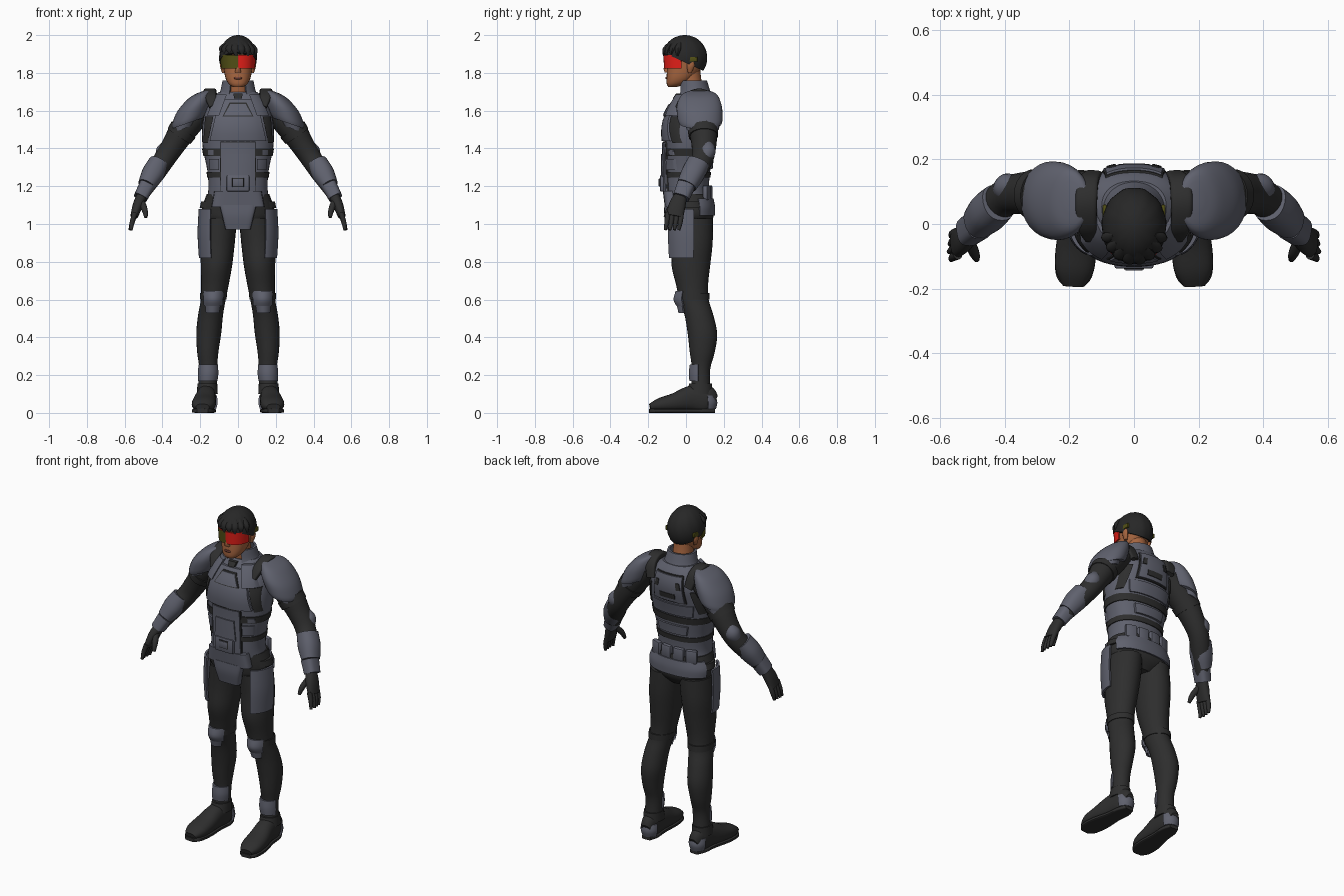
import bpy, bmesh, math
from mathutils import Vector, Matrix, Euler

default_cube = bpy.data.objects.get("Cube")
if default_cube:
    bpy.data.objects.remove(default_cube, do_unlink=True)


def material(name, red, green, blue):
    mat = bpy.data.materials.new(name)
    mat.use_nodes = True
    mat.diffuse_color = (red, green, blue, 1)
    shader = mat.node_tree.nodes["Principled BSDF"]
    shader.inputs["Base Color"].default_value = (red, green, blue, 1)
    shader.inputs["Roughness"].default_value = 0.7
    return mat


ARMOR = material("armor grey", .115, .12, .155)
SUIT = material("undersuit black", .027, .027, .027)
HAIR = material("hair black", .02, .02, .02)
SKIN = material("skin", .38, .13, .05)
LIPS = material("lips", .2, .06, .04)
RED = material("visor red", .85, .015, .01)
OLIVE = material("visor olive", .085, .08, .008)
DOWN, SIDEWAYS, ROUND = (0, 0, -1), (1, 0, 0), 2.3


def finish(name, bm, mat, mirror=False):
    """Turn a bmesh into a smooth object with sharp creases."""
    bmesh.ops.recalc_face_normals(bm, faces=bm.faces)
    mesh = bpy.data.meshes.new(name)
    bm.to_mesh(mesh)
    bm.free()
    mesh.materials.append(mat)
    mesh.shade_smooth()
    mesh.set_sharp_from_angle(angle=math.radians(40))
    obj = bpy.data.objects.new(name, mesh)
    bpy.context.collection.objects.link(obj)
    if mirror:
        obj.modifiers.new("mirror", "MIRROR").use_mirror_merge = False
    return obj


def loft(name, loops, mat, mirror=False):
    """Skin closed loops of points and cap both ends."""
    bm = bmesh.new()
    rows = [[bm.verts.new(point) for point in loop] for loop in loops]
    count = len(rows[0])
    for low, high in zip(rows, rows[1:]):
        for i in range(count):
            j = (i + 1) % count
            bm.faces.new((low[i], low[j], high[j], high[i]))
    bm.faces.new(rows[0])
    bm.faces.new(rows[-1])
    return finish(name, bm, mat, mirror)


def smooth(rings, steps):
    """Catmull-Rom interpolation of ring values."""
    out, padded = [], [rings[0], *rings, rings[-1]]
    for group in zip(padded, padded[1:], padded[2:], padded[3:]):
        for k in range(steps):
            t = k / steps
            out.append([(2*q + (r-p)*t + (2*p - 5*q + 4*r - s)*t*t
                         + (3*q - p - 3*r + s)*t**3) / 2 for p, q, r, s in zip(*group)])
    return out + [list(rings[-1])]


def tube(name, mat, rings, up=(0, 1, 0), axis=None, power=2, sides=24, steps=4,
         arc=None, wall=.012, floor=None, mirror=False):
    """Rings are x, y, z and two half sizes; arc makes a curved open plate."""
    path = smooth(rings, steps)
    loops = []
    for i, (x, y, z, wide, deep) in enumerate(path):
        ahead, behind = path[min(i + 1, len(path) - 1)], path[max(i - 1, 0)]
        tangent = Vector(axis or [a - b for a, b in zip(ahead[:3], behind[:3])]).normalized()
        u = Vector(up)
        u = (u - tangent * u.dot(tangent)).normalized()
        v = tangent.cross(u)

        def spot(angle, inset=0):
            c, s = math.cos(angle), math.sin(angle)
            c, s = (math.copysign(abs(n) ** (2 / power), n) for n in (c, s))
            point = Vector((x, y, z)) + v * c * (wide - inset) + u * s * (deep - inset)
            if floor is not None:
                point.z = max(point.z, floor)
            return point
        if arc:
            start, end = map(math.radians, arc)
            angles = [start + (end - start) * k / sides for k in range(sides + 1)]
            loops.append([spot(a) for a in angles] + [spot(a, wall) for a in reversed(angles)])
        else:
            loops.append([spot(math.tau * k / sides) for k in range(sides)])
    return loft(name, loops, mat, mirror)


def box(name, mat, center, size, turn=(0, 0, 0), bevel=.006, mirror=False):
    bm = bmesh.new()
    bmesh.ops.create_cube(bm, size=1, matrix=Matrix.Diagonal((*size, 1)))
    bmesh.ops.bevel(bm, geom=bm.edges[:], offset=bevel, segments=2, affect="EDGES", profile=.5)
    rotation = Euler([math.radians(a) for a in turn]).to_matrix().to_4x4()
    bm.transform(Matrix.Translation(center) @ rotation)
    return finish(name, bm, mat, mirror)


# Torso core, widths by height
TORSO = smooth([(0, .03, 1.08, .185, .11), (0, .006, 1.17, .158, .115), (0, .008, 1.28, .162, .12),
                (0, .015, 1.4, .186, .127), (0, .022, 1.5, .19, .14), (0, .038, 1.58, .178, .137),
                (0, .052, 1.65, .15, .112), (0, .053, 1.7, .1, .08)], 4)
tube("torso", ARMOR, TORSO, axis=DOWN, power=ROUND, sides=40, steps=1)


def torso_at(z, grow=0):
    for low, high in zip(TORSO, TORSO[1:]):
        if low[2] <= z <= high[2]:
            break
    t = (z - low[2]) / (high[2] - low[2])
    _, y, _, wide, deep = (a + (b - a) * t for a, b in zip(low, high))
    return 0, y, z, wide + grow, deep + grow


def patch(name, mat, low, high, thick, side=-1, mirror=False):
    """Plate hugging the torso; low and high are z, x start, x end."""
    loops = []
    for row in range(7):
        z, start, end = (a + (b - a) * row / 6 for a, b in zip(low, high))
        _, cy, _, wide, deep = torso_at(z)
        outer, inner = [], []
        for col in range(13):
            x = start + (end - start) * col / 12
            reach = min(abs(x) / wide, .98) ** ROUND
            y = cy + side * deep * (1 - reach) ** (1 / ROUND)
            outer.append((x, y + side * thick, z))
            inner.append((x, y - side * .01, z))
        loops.append(outer + inner[::-1])
    return loft(name, loops, mat, mirror)


def band(name, mat, low, high, grow):
    tube(name, mat, [torso_at(low, grow), torso_at(high, grow)], axis=DOWN, power=ROUND,
         sides=40, steps=2)


# Bands and front plates
for label, low, high in (("upper", 1.36, 1.4), ("lower", 1.245, 1.275)):
    band(label + "_strap_band", SUIT, low, high, .005)
for side, label in ((-1, "front"), (1, "back")):
    patch(label + "_armpit", SUIT, (1.43, .16, .184), (1.57, .13, .174), .01, side, True)
patch("chest_plate", ARMOR, (1.44, -.15, .15), (1.66, -.1, .1), .014)
patch("chest_flap", ARMOR, (1.575, .1, .165), (1.685, .06, .115), .026, mirror=True)
patch("chest_emblem_edge", SUIT, (1.568, -.083, .083), (1.642, -.045, .045), .017)
patch("chest_emblem", ARMOR, (1.574, -.075, .075), (1.636, -.04, .04), .022)
patch("collar_slot", SUIT, (1.665, -.02, .02), (1.69, -.025, .025), .02)
patch("stomach_edge", SUIT, (1.165, -.096, .096), (1.437, -.093, .093), .008)
patch("stomach_plate", ARMOR, (1.17, -.092, .092), (1.432, -.089, .089), .014)
patch("stomach_panel", ARMOR, (1.25, -.07, .07), (1.37, -.06, .06), .021)
patch("rib_plate", ARMOR, (1.285, .1, .15), (1.345, .1, .155), .012, mirror=True)
patch("strap_buckle", ARMOR, (1.365, .13, .16), (1.392, .13, .16), .012, mirror=True)
box("front_pouch", ARMOR, (0, -.123, 1.215), (.12, .03, .085))
box("pouch_frame", SUIT, (0, -.138, 1.22), (.062, .006, .048), bevel=.002)
box("pouch_button", ARMOR, (0, -.141, 1.22), (.052, .007, .038), bevel=.002)

# Back plates
patch("back_frame", SUIT, (1.494, -.108, .108), (1.66, -.088, .088), .006, 1)
patch("back_plate", ARMOR, (1.5, -.1, .1), (1.655, -.085, .085), .012, 1)
patch("back_slot", SUIT, (1.52, -.05, .05), (1.55, -.05, .05), .016, 1)
patch("back_vent", SUIT, (1.58, .06, .085), (1.62, .055, .075), .016, 1, True)
patch("spine_plate", ARMOR, (1.29, -.09, .09), (1.345, -.1, .1), .012, 1)
patch("blade_plate", ARMOR, (1.41, -.13, .13), (1.48, -.14, .14), .008, 1)
for x in (.04, .115):
    box("rear_pouch", ARMOR, (x, .13 - x * .17, 1.165), (.066, .03, .08), (0, 0, -x * 170),
        bevel=.01, mirror=True)

# Hips and belt
tube("hips", SUIT, [(0, .03, .97, .07, .07), (0, .03, 1.02, .17, .11), (0, .028, 1.08, .19, .118),
                    (0, .015, 1.16, .165, .118)], axis=DOWN, power=ROUND)
tube("rear_belt", ARMOR, [(0, .03, 1.045, .198, .124), (0, .028, 1.09, .2, .126), (0, .022, 1.135, .182, .124)],
     axis=DOWN, power=ROUND, arc=(18, 162))
tube("side_belt", SUIT, [(0, .03, 1.085, .203, .118), (0, .025, 1.12, .195, .115)], axis=DOWN)
tube("belt_plate", ARMOR, [(0, -.075, 1.175, .125, .048), (0, -.072, 1.09, .14, .04)],
     axis=DOWN, power=4)
tube("groin_plate", ARMOR, [(0, -.085, 1.1, .098, .03), (0, -.082, 1.04, .083, .032),
                            (0, -.072, .97, .066, .028)], axis=DOWN, power=5)
tube("hip_guard", ARMOR, [(.115, .024, .82, .092, .12), (.118, .024, .95, .096, .126),
                          (.118, .024, 1.08, .09, .122)], axis=DOWN, arc=(-72, 8), mirror=True)

# Legs
tube("leg", SUIT, [(.095, .035, 1.03, .09, .108), (.107, .035, .9, .09, .106), (.114, .026, .78, .083, .102),
                   (.122, .032, .68, .073, .085), (.131, .042, .6, .066, .078), (.145, .068, .52, .066, .076),
                   (.155, .087, .42, .066, .078), (.16, .086, .32, .056, .066), (.158, .08, .23, .047, .048),
                   (.162, .078, .12, .05, .052)], axis=DOWN, mirror=True)
tube("knee_pad", ARMOR, [(.131, .04, .565, .062, .09), (.131, .04, .6, .066, .106),
                         (.13, .04, .645, .066, .095)], axis=DOWN, arc=(-143, -37), mirror=True)
tube("knee_lower_pad", ARMOR, [(.135, .045, .53, .05, .085), (.133, .045, .57, .058, .094)],
     axis=DOWN, arc=(-135, -45), mirror=True)
tube("knee_strap", SUIT, [(.131, .042, .6, .07, .083), (.129, .04, .635, .072, .084)], axis=DOWN, mirror=True)
tube("ankle_guard", ARMOR, [(.16, .08, .17, .053, .062), (.158, .08, .21, .056, .065),
                            (.158, .08, .255, .053, .06)], axis=DOWN, arc=(-165, -15), mirror=True)
tube("boot", SUIT, [(.16, .15, .055, .04, .03), (.163, .11, .07, .075, .045), (.168, .03, .075, .07, .052),
                    (.178, -.06, .055, .05, .062), (.184, -.14, .042, .036, .06), (.187, -.19, .03, .018, .035)],
     up=SIDEWAYS, power=ROUND, floor=.006, mirror=True)
tube("boot_sole", SUIT, [(.16, .152, .011, .011, .028), (.163, .1, .011, .011, .046), (.17, .02, .011, .011, .048),
                         (.18, -.08, .011, .011, .062), (.186, -.16, .011, .011, .056),
                         (.188, -.194, .011, .011, .03)], up=SIDEWAYS, power=5, mirror=True)
tube("boot_cuff", SUIT, [(.163, .072, .1, .056, .07), (.162, .077, .155, .052, .06)], axis=DOWN, mirror=True)
tube("heel_guard", ARMOR, [(.161, .108, .02, .046, .05), (.161, .108, .055, .054, .058),
                           (.161, .106, .092, .05, .05)], axis=DOWN, arc=(10, 170), mirror=True)

# Arms
tube("arm", SUIT, [(.17, .08, 1.62, .06, .075), (.28, .09, 1.51, .072, .076), (.34, .095, 1.42, .062, .066),
                   (.392, .085, 1.34, .056, .058), (.445, .04, 1.26, .052, .054), (.505, -.022, 1.15, .03, .036)],
     mirror=True)
tube("shoulder_guard", ARMOR, [(.195, .075, 1.7, .02, .03), (.202, .072, 1.685, .065, .09), (.228, .07, 1.63, .098, .118),
                               (.252, .074, 1.565, .102, .12), (.262, .076, 1.535, .093, .114)],
     axis=(-.35, 0, -1), sides=32, mirror=True)
tube("shoulder_lower_guard", ARMOR, [(.265, .085, 1.56, .085, .1), (.285, .088, 1.505, .07, .086)],
     axis=(-.35, 0, -1), mirror=True)
tube("arm_strap", SUIT, [(.288, .09, 1.5, .077, .081), (.312, .092, 1.465, .073, .078)], mirror=True)
tube("elbow_pad", ARMOR, [(.37, .112, 1.425, .028, .028), (.39, .113, 1.385, .044, .044),
                          (.41, .097, 1.345, .03, .03)], mirror=True)
tube("forearm_guard", ARMOR, [(.42, .066, 1.325, .053, .06), (.452, .036, 1.265, .059, .062),
                              (.485, .004, 1.205, .046, .053)], power=ROUND, mirror=True)
tube("wrist_guard", ARMOR, [(.482, 0, 1.205, .042, .048), (.516, -.026, 1.14, .037, .044)],
     power=3, mirror=True)
tube("palm", SUIT, [(.504, -.022, 1.16, .028, .032), (.53, -.046, 1.1, .027, .044),
                    (.55, -.06, 1.04, .02, .045)], power=ROUND, mirror=True)
for k in range(4):
    y = -.024 - k * .024
    tube("finger", SUIT, [(.545, y, 1.06, .014, .014), (.56, y - .006, 1.01, .013, .013),
                          (.566 + k % 3 * .003, y - .014, .968, .008, .008)], sides=10, mirror=True)
tube("thumb", SUIT, [(.512, -.05, 1.12, .018, .018), (.494, -.09, 1.075, .016, .016),
                     (.487, -.11, 1.035, .009, .009)], sides=10, mirror=True)

# Shoulder straps, collar and neck
tube("shoulder_strap", SUIT, [(.13, -.045, 1.62, .012, .022), (.145, -.005, 1.672, .016, .03), (.148, .07, 1.7, .018, .034),
                              (.142, .13, 1.672, .016, .032), (.125, .155, 1.6, .012, .025)],
     up=SIDEWAYS, power=4, mirror=True)
tube("collar", ARMOR, [(0, .05, 1.655, .118, .1), (0, .045, 1.7, .095, .085), (0, .037, 1.76, .082, .074)],
     axis=DOWN, arc=(-62, 242), sides=36)
tube("neck", SKIN, [(0, .04, 1.67, .062, .06), (0, .025, 1.76, .056, .057), (0, .015, 1.82, .058, .06)], axis=DOWN)

# Head
tube("head", SKIN, [(0, -.07, 1.726, .028, .024), (0, -.052, 1.742, .05, .05), (0, -.03, 1.775, .067, .073),
                    (0, -.008, 1.83, .076, .092), (0, 0, 1.9, .08, .1), (0, 0, 1.96, .06, .08)],
     axis=DOWN, power=ROUND)
tube("nose", SKIN, [(0, -.095, 1.86, .008, .01), (0, -.104, 1.825, .012, .014), (0, -.1, 1.803, .017, .013)],
     axis=DOWN, sides=12)
tube("lips", LIPS, [(0, -.092, 1.764, .016, .01), (0, -.096, 1.771, .024, .013), (0, -.096, 1.779, .016, .012)],
     axis=DOWN, sides=14)
tube("ear", SKIN, [(.076, .02, 1.8, .008, .01), (.083, .025, 1.835, .012, .02), (.084, .025, 1.865, .008, .016)],
     axis=DOWN, sides=12, mirror=True)

# Visor with two tinted halves
visor = tube("visor", RED, [(0, -.01, 1.822, .09, .106), (0, -.01, 1.896, .095, .11)], axis=DOWN,
             power=ROUND, arc=(-174, -6), wall=.008, steps=2)
visor.data.materials.append(OLIVE)
for face in visor.data.polygons:
    face.material_index = int(face.center.x < -.004)
box("visor_arm", OLIVE, (.091, .025, 1.872), (.012, .07, .026), bevel=.003, mirror=True)

# Hair cap cut on a slope, with a swept fringe
bm = bmesh.new()
bmesh.ops.create_uvsphere(bm, u_segments=40, v_segments=24, radius=1)
for vert in bm.verts:
    ridge = 1 + .012 * math.sin(11 * math.atan2(vert.co.y, vert.co.x) + 3 * vert.co.z)
    vert.co = Vector((vert.co.x * .1 * ridge, vert.co.y * .12 * ridge - .007, vert.co.z * .12 + 1.88))
cut = bmesh.ops.bisect_plane(bm, geom=bm.verts[:] + bm.edges[:] + bm.faces[:], clear_inner=True,
                             plane_co=(0, -.12, 1.908), plane_no=(0, .46, 1))
bmesh.ops.contextual_create(bm, geom=[e for e in cut["geom_cut"] if isinstance(e, bmesh.types.BMEdge)])
finish("hair", bm, HAIR)
for k in range(8):
    angle = math.radians(-160 + k * 20)
    x, y = math.cos(angle), math.sin(angle)
    tip = 1.898 - .008 * (k % 2)
    tube("fringe_lock", HAIR, [(x * .06, y * .075 - .007, 1.965, .012, .01), (x * .083, y * .1 - .007, 1.93, .024, .018),
                               (x * .092 + .006, y * .112 - .007, tip, .006, .005)], axis=DOWN, sides=10)
